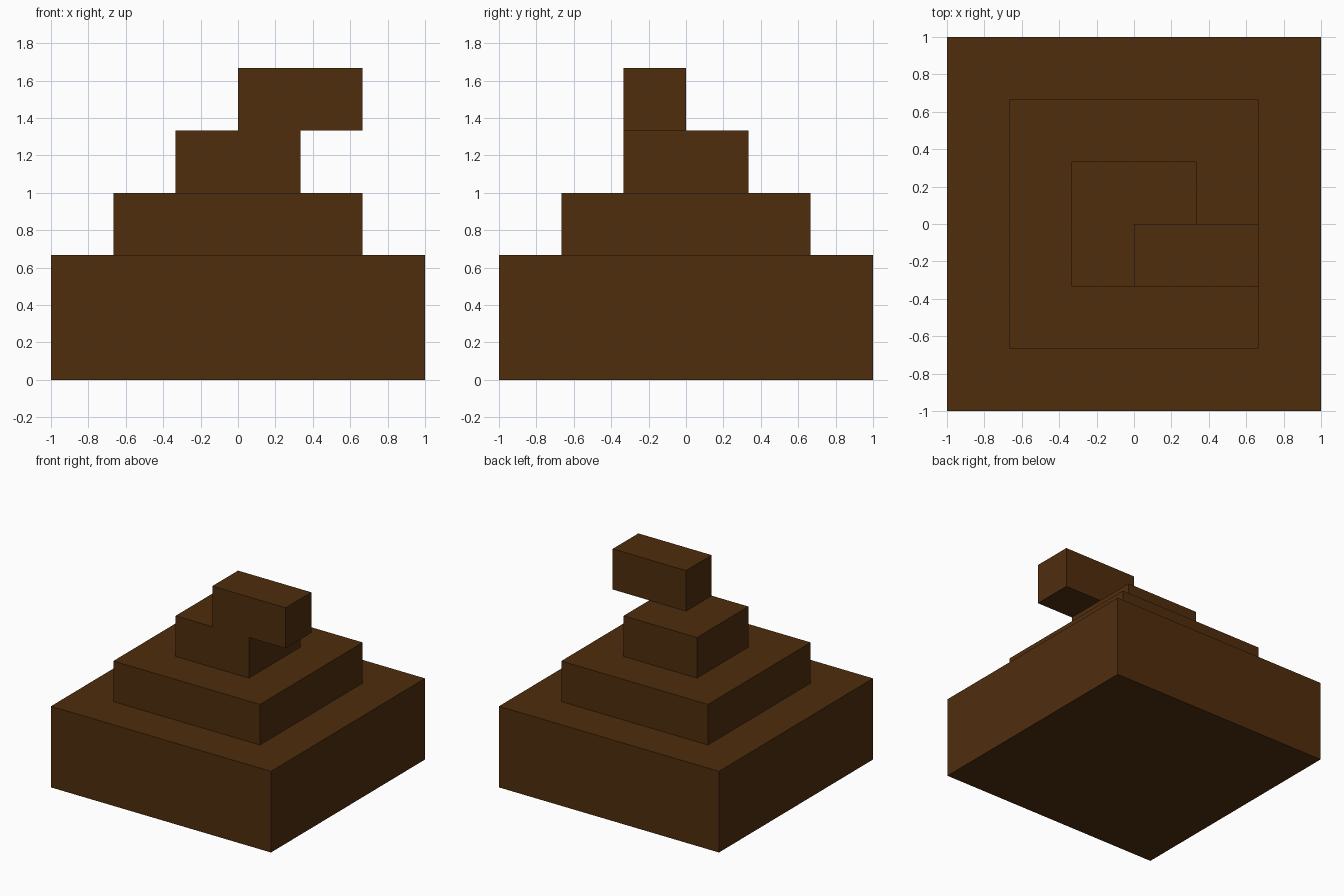
import bpy

if "Cube" in bpy.data.objects:
    bpy.data.objects.remove(bpy.data.objects["Cube"])

brown = bpy.data.materials.new("dark_brown")
brown.diffuse_color = (0.078, 0.026, 0.004, 1)
brown.use_nodes = True
brown.node_tree.nodes["Principled BSDF"].inputs["Base Color"].default_value = brown.diffuse_color

T = 1 / 3  # one step of the model


def box(name, x0, x1, y0, y1, z0, z1):
    """Box between the given bounds, measured in steps."""
    bpy.ops.mesh.primitive_cube_add(size=1)
    ob = bpy.context.object
    ob.name = name
    for v in ob.data.vertices:
        v.co = [T * (hi if c > 0 else lo)
                for c, lo, hi in zip(v.co, (x0, y0, z0), (x1, y1, z1))]
    ob.data.materials.append(brown)
    return ob


# Stepped tiers, from the ground up: half width, bottom, top
for name, half, z0, z1 in (("base_tier", 3, 0, 2),
                           ("middle_tier", 2, 2, 3),
                           ("upper_tier", 1, 3, 4)):
    box(name, -half, half, -half, half, z0, z1)

# Off-centre block overhanging to the right
box("top_curl", 0, 2, -1, 0, 4, 5)
